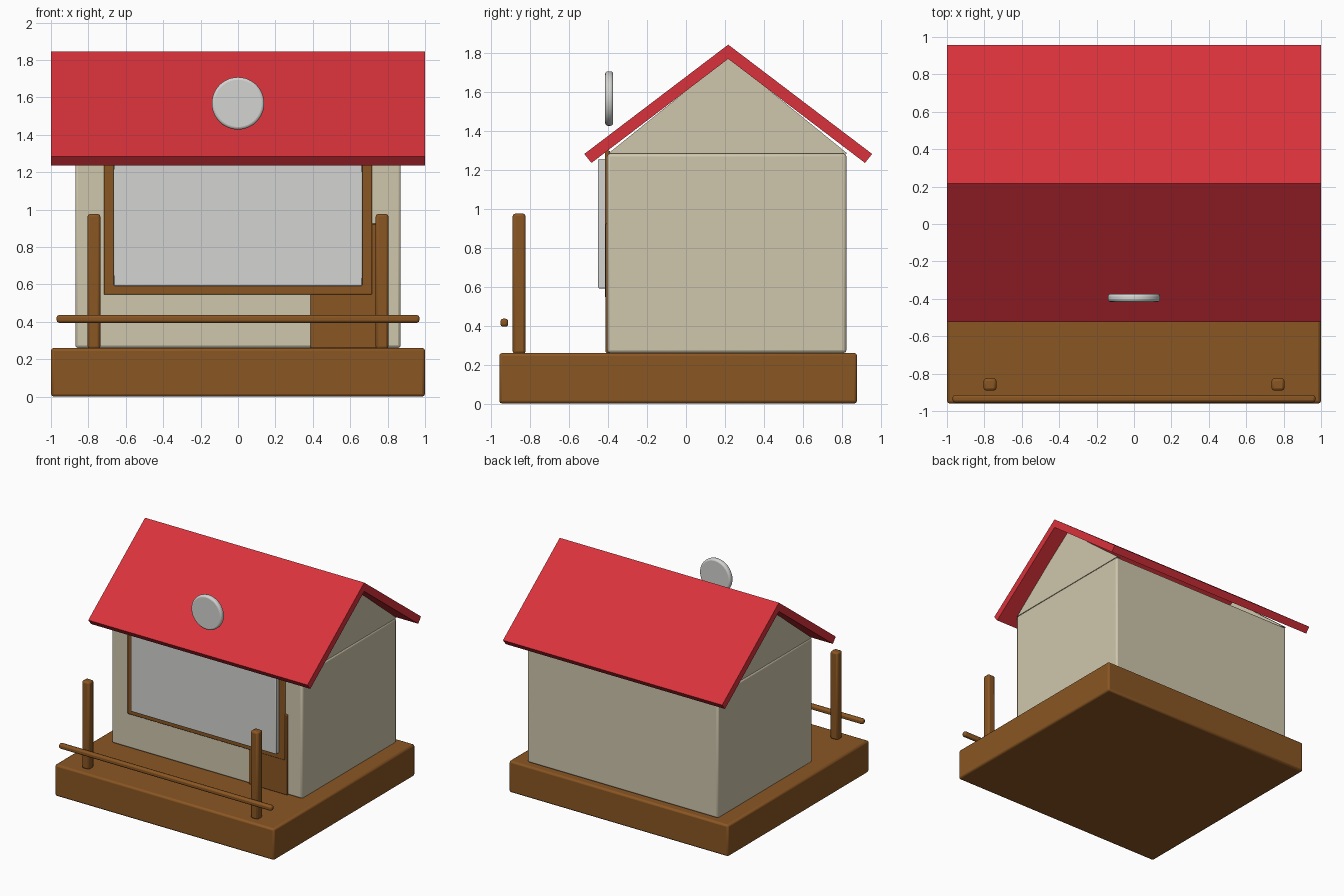
import bpy, bmesh, math

if "Cube" in bpy.data.objects:
    bpy.data.objects.remove(bpy.data.objects["Cube"])


def mat(name, r, g, b):
    """Flat colour from sRGB 0-255."""
    lin = [(c / 255 / 12.92) if c < 11 else ((c / 255 + 0.055) / 1.055) ** 2.4 for c in (r, g, b)]
    m = bpy.data.materials.new(name)
    m.diffuse_color = (*lin, 1)
    m.use_nodes = True
    m.node_tree.nodes["Principled BSDF"].inputs["Base Color"].default_value = m.diffuse_color
    return m


WOOD = mat("brown wood", 138, 86, 35)
WALL = mat("beige wall", 207, 198, 172)
ROOF = mat("red roof", 217, 50, 59)
GREY = mat("light grey", 212, 212, 209)


def finish(name, bm, material, bevel=0, segments=2):
    bmesh.ops.recalc_face_normals(bm, faces=bm.faces)
    me = bpy.data.meshes.new(name)
    bm.to_mesh(me)
    bm.free()
    me.materials.append(material)
    ob = bpy.data.objects.new(name, me)
    bpy.context.collection.objects.link(ob)
    if bevel:
        b = ob.modifiers.new("rounded edges", 'BEVEL')
        b.width, b.segments = bevel, segments
        b.limit_method, b.angle_limit = 'ANGLE', math.radians(40)
    return ob


def box(name, x, y, z, material, bevel=0):
    """Box from (min, max) ranges on each axis."""
    bm = bmesh.new()
    bmesh.ops.create_cube(bm, size=1)
    for v in bm.verts:
        v.co = [sum(r) / 2 + c * (r[1] - r[0]) for c, r in zip(v.co, (x, y, z))]
    return finish(name, bm, material, bevel)


def prism(name, profile, x0, x1, material):
    """Extrude a (y, z) profile along x."""
    bm = bmesh.new()
    face = bm.faces.new([bm.verts.new((x0, y, z)) for y, z in profile])
    ext = bmesh.ops.extrude_face_region(bm, geom=[face])["geom"]
    bmesh.ops.translate(bm, vec=(x1 - x0, 0, 0),
                        verts=[e for e in ext if isinstance(e, bmesh.types.BMVert)])
    return finish(name, bm, material)


# Platform and house body
box("platform", (-1, 1), (-0.96, 0.88), (0, 0.26), WOOD, 0.015)
box("house_body", (-0.87, 0.87), (-0.405, 0.825), (0.26, 1.285), WALL, 0.015)

# Thin gable plates closing both ends of the roof
for side, x0, x1 in (("left", -0.867, -0.83), ("right", 0.83, 0.867)):
    prism(side + "_gable", [(-0.40, 1.285), (0.83, 1.285), (0.217, 1.782)], x0, x1, WALL)

# Two roof slabs meeting at the ridge
RIDGE = 0.217
for name, s in (("front_roof", -1), ("back_roof", 1)):
    prism(name, [(RIDGE, 1.845), (RIDGE + s * 0.74, 1.283),
                 (RIDGE + s * 0.703, 1.237), (RIDGE, 1.772)], -1, 1, ROOF)

# Shop window: frame plate with raised panel, and the door beside it
box("window_frame", (-0.717, 0.717), (-0.417, -0.39), (0.545, 1.30), WOOD, 0.006)
box("window_panel", (-0.665, 0.665), (-0.452, -0.40), (0.592, 1.257), GREY, 0.006)
box("door", (0.387, 0.74), (-0.413, -0.39), (0.26, 0.925), WOOD, 0.006)

# Porch posts and rail
for side, s in (("left", -1), ("right", 1)):
    box(side + "_post", (s * 0.77 - 0.034, s * 0.77 + 0.034), (-0.891, -0.825),
        (0.255, 0.977), WOOD, 0.014)
box("porch_rail", (-0.97, 0.97), (-0.954, -0.914), (0.395, 0.436), WOOD, 0.013)

# Round sign in front of the roof
bm = bmesh.new()
bmesh.ops.create_cone(bm, cap_ends=True, segments=48, radius1=0.14, radius2=0.14, depth=0.042)
sign = finish("round_sign", bm, GREY, 0.014, 3)
sign.rotation_euler.x = math.pi / 2
sign.location = (0, -0.395, 1.568)

# Smooth only the rounded parts
for ob in bpy.context.collection.objects:
    ob.select_set(bool(ob.modifiers))
    bpy.context.view_layer.objects.active = sign
bpy.ops.object.shade_smooth_by_angle(angle=math.radians(35))
